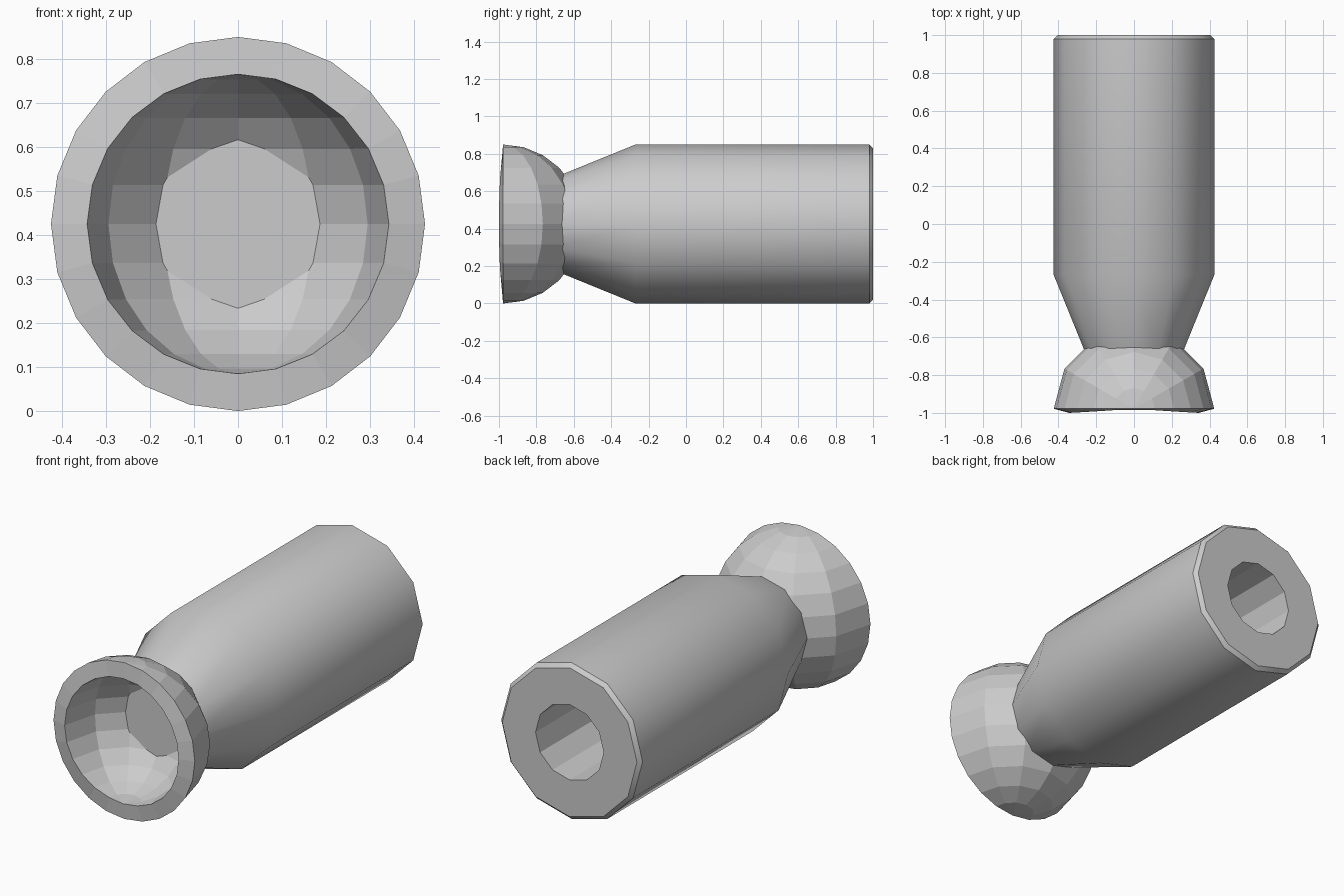
import bpy, bmesh, math

if "Cube" in bpy.data.objects:
    bpy.data.objects.remove(bpy.data.objects["Cube"])

R = 0.425          # main radius, also the height of the axis
SIDES = 12


def add_object(name, bm, location):
    mesh = bpy.data.meshes.new(name)
    bm.to_mesh(mesh)
    bm.free()
    ob = bpy.data.objects.new(name, mesh)
    ob.location = location
    bpy.context.collection.objects.link(ob)
    return ob


# Barrel: closed profile of (y, radius) turned around the y axis, with a blind bore
profile = [(-0.70, 0.25), (-0.27, R), (0.98, R), (1.0, 0.405), (1.0, 0.205), (0.4, 0.205)]
bm = bmesh.new()
rings = []
for y, r in profile:
    angles = [2 * math.pi * i / SIDES for i in range(SIDES)]
    rings.append([bm.verts.new((r * math.cos(a), y, r * math.sin(a))) for a in angles])
for lower, upper in zip(rings, rings[1:]):
    for i in range(SIDES):
        j = (i + 1) % SIDES
        bm.faces.new((lower[i], lower[j], upper[j], upper[i]))
bm.faces.new(rings[0])
bm.faces.new(rings[-1])
bmesh.ops.recalc_face_normals(bm, faces=bm.faces)
barrel = add_object("barrel", bm, (0, 0, R))
bpy.context.view_layer.objects.active = barrel
barrel.select_set(True)
bpy.ops.object.shade_smooth_by_angle(angle=math.radians(35))
# The bore walls stay faceted
for p in barrel.data.polygons:
    if all((barrel.data.vertices[v].co.xz.length < 0.21) for v in p.vertices):
        p.use_smooth = False

# Cup: rear half of a faceted sphere, thickened inwards
bm = bmesh.new()
bmesh.ops.create_uvsphere(bm, u_segments=SIDES, v_segments=12, radius=R)
bmesh.ops.delete(bm, geom=[v for v in bm.verts if v.co.y < -0.001], context='VERTS')
cup = add_object("cup", bm, (0, -0.978, R))
shell = cup.modifiers.new("shell", 'SOLIDIFY')
shell.thickness = 0.085
shell.offset = -1
